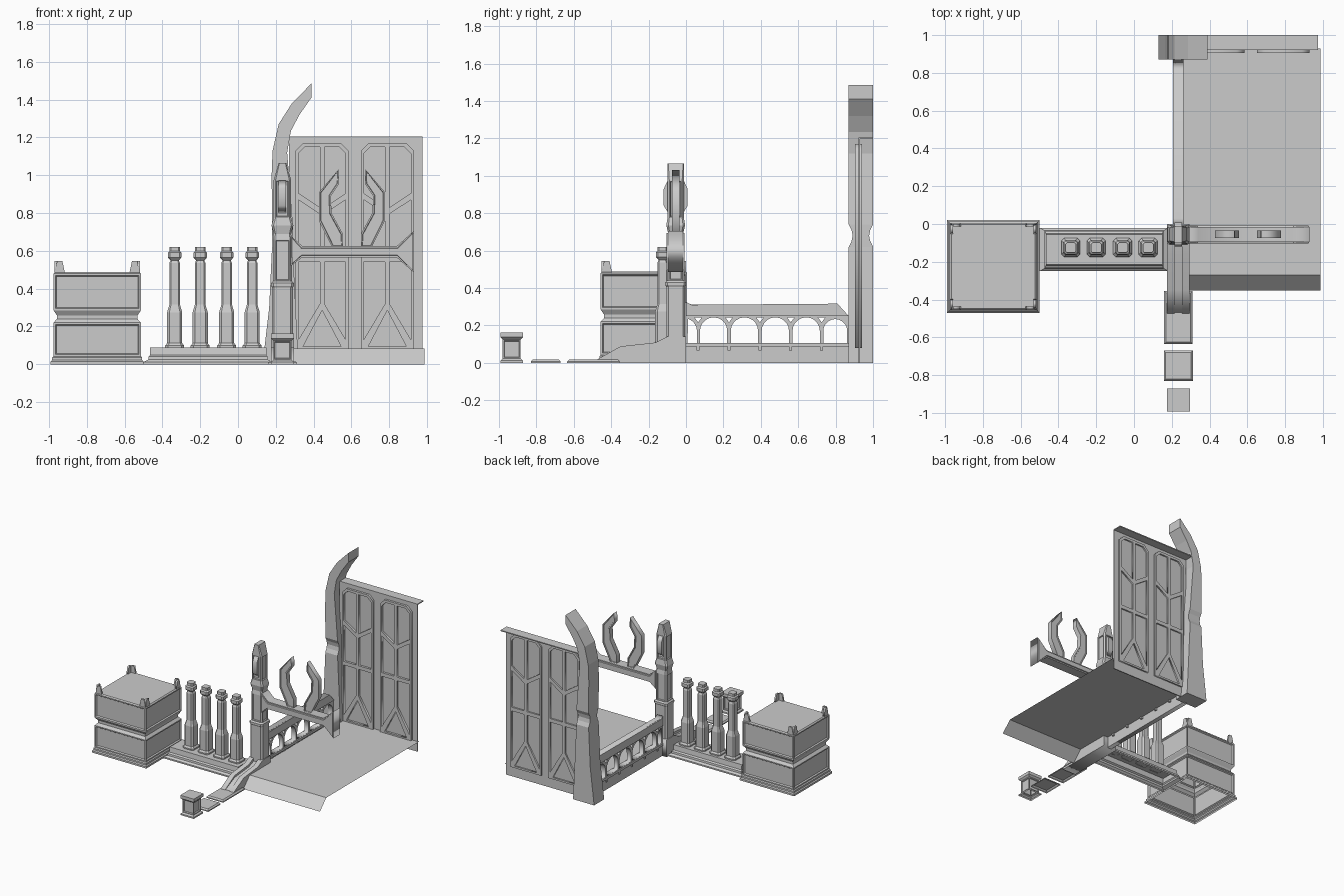
import bpy, bmesh
from math import pi, cos, sin

if "Cube" in bpy.data.objects:
    bpy.data.objects.remove(bpy.data.objects["Cube"])


def finish(name, bm):
    bmesh.ops.recalc_face_normals(bm, faces=bm.faces)
    me = bpy.data.meshes.new(name)
    bm.to_mesh(me)
    bm.free()
    ob = bpy.data.objects.new(name, me)
    bpy.context.collection.objects.link(ob)
    return ob


def loft(name, rings, panels=(), inset=0.02, depth=0.008, bottom=False):
    """Skin rings of 3D points; listed bands get a sunken panel per wide side."""
    bm = bmesh.new()
    rows = [[bm.verts.new(p) for p in r] for r in rings]
    n, sunk = len(rows[0]), []
    for i, (a, b) in enumerate(zip(rows, rows[1:])):
        for k in range(n):
            j = (k + 1) % n
            f = bm.faces.new((a[k], a[j], b[j], b[k]))
            if i in panels and (n == 4 or k % 2):
                sunk.append(f)
    bm.faces.new(rows[-1])
    if bottom:
        bm.faces.new(rows[0][::-1])
    bmesh.ops.recalc_face_normals(bm, faces=bm.faces)
    if sunk:
        bmesh.ops.inset_individual(bm, faces=sunk, thickness=inset * .6)
        bmesh.ops.inset_individual(bm, faces=sunk, thickness=inset * .4, depth=-depth)
    me = bpy.data.meshes.new(name)
    bm.to_mesh(me)
    bm.free()
    ob = bpy.data.objects.new(name, me)
    bpy.context.collection.objects.link(ob)
    return ob


def stack(name, cx, cy, rings, cham=0, **kw):
    """Rectangular moulding from (half_x, half_y, z), optionally with cut corners."""
    out = []
    for hx, hy, z in rings:
        c = cham * min(hx, hy)
        if c:
            r = [(hx, -hy + c), (hx, hy - c), (hx - c, hy), (-hx + c, hy),
                 (-hx, hy - c), (-hx, -hy + c), (-hx + c, -hy), (hx - c, -hy)]
            r = r[-1:] + r[:-1]
        else:
            r = [(-hx, -hy), (hx, -hy), (hx, hy), (-hx, hy)]
        out.append([(cx + x, cy + y, z) for x, y in r])
    return loft(name, out, **kw)


def prism(name, loops, axis, lo, hi, inset=0, depth=0.008):
    """Extrude a filled outline (further loops are holes) along 'x' or 'y'."""
    cu = bpy.data.curves.new(name, 'CURVE')
    cu.dimensions, cu.fill_mode, cu.extrude = '2D', 'BOTH', (hi - lo) / 2
    for loop in loops:
        sp = cu.splines.new('POLY')
        sp.points.add(len(loop) - 1)
        for p, (u, v) in zip(sp.points, loop):
            p.co = (u, v, 0, 1)
        sp.use_cyclic_u = True
    tmp = bpy.data.objects.new(name + "_outline", cu)
    bpy.context.collection.objects.link(tmp)
    dg = bpy.context.evaluated_depsgraph_get()
    me = bpy.data.meshes.new_from_object(tmp.evaluated_get(dg))
    bm = bmesh.new()
    bm.from_mesh(me)
    bpy.data.objects.remove(tmp)
    bpy.data.meshes.remove(me)
    bpy.data.curves.remove(cu)
    bmesh.ops.remove_doubles(bm, verts=bm.verts, dist=1e-5)
    for v in bm.verts:
        u, w, d = v.co.x, v.co.y, v.co.z + (lo + hi) / 2
        v.co = (d, u, w) if axis == 'x' else (u, d, w)
    bmesh.ops.recalc_face_normals(bm, faces=bm.faces)
    if inset:
        bmesh.ops.dissolve_limit(bm, angle_limit=0.01, verts=bm.verts, edges=bm.edges)
        k = 'xyz'.index(axis)
        caps = [f for f in bm.faces if abs(f.normal[k]) > .9]
        bmesh.ops.inset_individual(bm, faces=caps, thickness=inset)
        bmesh.ops.inset_individual(bm, faces=caps, thickness=.003, depth=-depth)
    return finish(name, bm)


def box(name, x0, x1, y0, y1, z0, z1):
    return stack(name, (x0 + x1) / 2, (y0 + y1) / 2,
                 [((x1 - x0) / 2, (y1 - y0) / 2, z) for z in (z0, z1)], bottom=True)


# Large waisted plinth with sunken panels, open underneath
PX, PY = -.745, -.225
stack("plinth", PX, PY, [(h, h, z) for h, z in (
    (.246, 0), (.246, .015), (.238, .022), (.238, .035), (.231, .042), (.231, .22),
    (.213, .24), (.213, .258), (.231, .285), (.231, .48), (.222, .488))],
    panels=(5, 9) and (4, 8), inset=.022, depth=.01)
for sx in (-1, 1):  # angled corner horns
    for sy in (-1, 1):
        for ax, c, s, d, t in (('y', PX, sx, PY, sy), ('x', PY, sy, PX, sx)):
            prof = [(c + s * (.226 - u), z) for u, z in
                    ((0, .48), (.056, .48), (.042, .545), (.014, .545))]
            e = sorted((d + t * .226, d + t * .212))
            prism("plinth_horn", [prof], ax, *e)

# Balustrade base and turned square balusters
stack("balustrade_base", -.158, -.135, [
    (.342, .115, 0), (.342, .115, .012), (.315, .10, .025), (.315, .098, .04),
    (.308, .085, .048), (.308, .08, .088)])
for x in (-.335, -.2, -.06, .075):
    stack("baluster", x, -.125, [(h, h, z) for h, z in (
        (.05, .085), (.05, .098), (.04, .112), (.04, .275), (.028, .315), (.028, .535),
        (.022, .55), (.036, .565), (.036, .59), (.027, .598), (.027, .62))],
        cham=.3)

# Gate post with tapered cap and front ornament
CX, CY = .235, -.055
stack("gate_post", CX, CY, [
    (.055, .05, 0), (.055, .05, .405), (.06, .056, .415), (.06, .056, .43),
    (.05, .046, .44), (.05, .046, .66), (.046, .04, .69), (.058, .05, .735),
    (.046, .044, .775), (.046, .044, .975), (.02, .044, 1.065)],
    cham=.22, panels=(4, 8), inset=.012)
for s in (-1, 1):
    prism("post_ornament", [[(CY + s * .04, .8), (CY + s * .064, .84),
                             (CY + s * .064, .93), (CY + s * .04, .98)]],
          'x', CX - .02, CX + .02)

# Sloping foot of the post: two prongs, a lower web and flat toe plates
foot = [(-.475, 0), (-.475, .018), (-.35, .088), (-.165, .108), (-.1, .14), (0, .14), (0, 0)]
for x in (.195, .275):
    prism("foot_prong", [foot], 'x', x - .02, x + .02)
prism("foot_web", [[(y, z * .82) for y, z in foot]], 'x', .21, .26)
stack("toe_plate", .235, -.495, [(.075, .14, 0), (.075, .14, .008), (.065, .13, .018)])
stack("loose_plate", .235, -.75, [(.077, .08, 0), (.077, .08, .008), (.067, .07, .018)])
stack("small_pedestal", .235, -.932, [(h, h, z) for h, z in (
    (.06, 0), (.06, .012), (.048, .022), (.048, .125), (.061, .137), (.061, .162))],
    panels=(2,), inset=.014)

# Lintel with flared ends and a pair of curved horns
prism("lintel", [[(.28, .52), (.34, .565), (.84, .565), (.93, .485), (.93, .705),
                  (.84, .625), (.34, .625), (.28, .68)]], 'y', -.095, -.015, inset=.01)
horn = [(-.105, .62), (-.175, .76), (-.175, .91), (-.072, 1.03), (-.068, .955),
        (-.112, .89), (-.108, .80), (-.048, .69), (-.048, .62)]
for s in (-1, 1):
    prism("lintel_horn", [[(.603 - s * u * -1, z) for u, z in horn]], 'y',
          -.075, -.035, inset=.008, depth=-.006)

# Floor sheet with a lip folded down to the ground
bm = bmesh.new()
rows = [[bm.verts.new((x, y, z)) for x in (.26, .987)]
        for y, z in ((.93, .083), (-.27, .083), (-.352, 0))]
for a, b in zip(rows, rows[1:]):
    bm.faces.new((b[0], b[1], a[1], a[0]))
me = bpy.data.meshes.new("floor")
bm.to_mesh(me)
bm.free()
bpy.context.collection.objects.link(bpy.data.objects.new("floor", me))


# Side arcade: wall with arched openings and spandrel holes
def arch(c, r, start=0, end=pi):
    return [(c + r * cos(start + (end - start) * i / 10),
             .17 + r * sin(start + (end - start) * i / 10)) for i in range(11)]


cols = [.065 + .165 * i for i in range(5)]
holes = [arch(c + .0825, .073) + [(c + .0095, .107), (c + .1555, .107)] for c in cols[:4]]
holes.append(arch(.798, .064) + [(.734, .107), (.862, .107)])
holes.append(arch(-.01, .068, 0, 1.25) + [(.008, .107), (.058, .107)])
holes += [[(c - .02, .243), (c + .02, .243), (c, .216)] for c in cols]
prism("arcade_wall", [[(-.01, 0), (.88, 0), (.88, .24), (.81, .312), (.03, .312),
                       (-.01, .325)]] + holes, 'x', .214, .252)
prism("arcade_rail", [[(0, .25), (.87, .25), (.81, .316), (.03, .31), (0, .325)]],
      'x', .206, .261)
box("arcade_sill", .206, .261, 0, .87, .086, .106)
for c in cols:
    box("arcade_bracket", .206, .264, c - .008, c + .008, .066, .09)

# Curved corner pillar, pinched at mid height
loft("corner_pillar", [[(xl, .935 - h, zl), (xr, .935 - h, zr),
                        (xr, .935 + h, zr), (xl, .935 + h, zl)]
     for xl, zl, xr, zr, h in (
        (.13, 0, .32, 0, .065), (.165, .3, .305, .3, .065), (.18, .62, .29, .62, .065),
        (.18, .65, .29, .65, .05), (.18, .68, .29, .68, .044), (.18, .71, .29, .71, .05),
        (.18, .74, .29, .74, .065), (.178, 1.0, .27, 1.0, .065),
        (.183, 1.13, .26, 1.12, .065), (.215, 1.27, .28, 1.235, .065),
        (.285, 1.38, .325, 1.32, .065), (.388, 1.485, .388, 1.41, .065))], bottom=True)

# Back wall: thin sheet, top flange and raised door frames on both faces
box("back_wall", .27, .975, .922, .93, 0, 1.2)
box("wall_flange", .27, .975, .922, 1.0, 1.197, 1.205)
cells = [[(.012, .83), (.012, 1.15), (.09, 1.15), (.125, 1.115), (.125, .905)],
         [(.012, .795), (.125, .87), (.125, .57), (.012, .57)],
         [(.012, .54), (.125, .54), (.125, .13), (.012, .32)]]
for c in (.445, .79):
    loops = [[(c + u, z) for u, z in ((-.14, .08), (.14, .08), (.14, 1.13), (.1, 1.17),
                                      (-.1, 1.17), (-.14, 1.13))],
             [(c - .1, .095), (c + .1, .095), (c, .285)]]
    loops += [[(c + s * u, z) for u, z in cell] for cell in cells for s in (-1, 1)]
    prism("door_frame_front", loops, 'y', .904, .923)
    prism("door_frame_back", loops, 'y', .929, .942)
